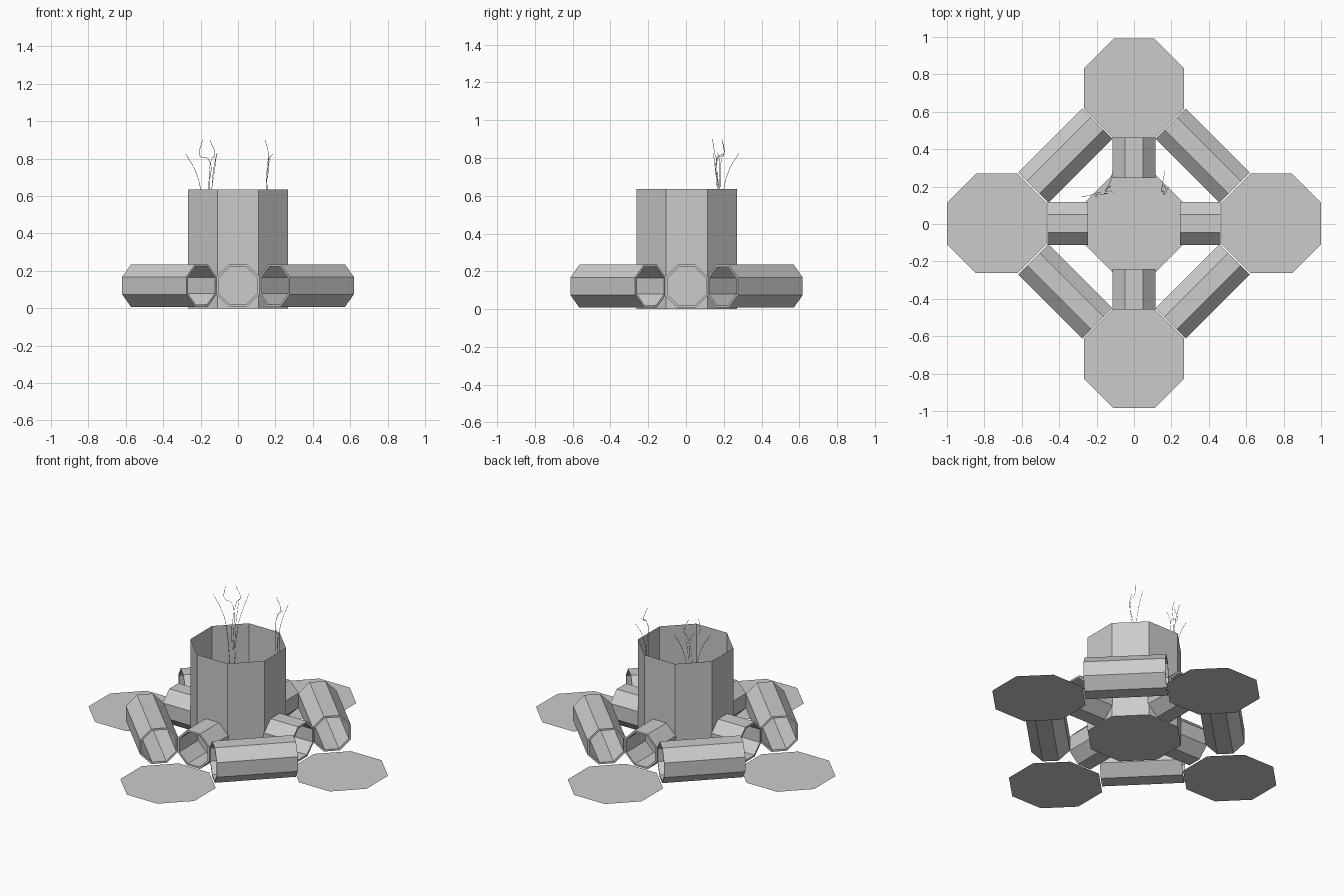
import bpy, bmesh, math
from mathutils import Matrix, Vector

if "Cube" in bpy.data.objects:
    bpy.data.objects.remove(bpy.data.objects["Cube"])

grey = bpy.data.materials.new("plain_grey")
grey.diffuse_color = (0.6, 0.6, 0.6, 1)
grey.use_nodes = True
grey.node_tree.nodes["Principled BSDF"].inputs["Base Color"].default_value = grey.diffuse_color
CY = 0.003                       # y of the middle of the layout
OCT = 1 / math.cos(math.pi / 8)  # apothem to corner radius


def octagon(bm, apothem, z):
    r = apothem * OCT
    return [bm.verts.new((r * math.cos(a), r * math.sin(a), z))
            for a in [math.pi / 8 + i * math.pi / 4 for i in range(8)]]


def bridge(bm, a, b):
    for i in range(8):
        j = (i + 1) % 8
        bm.faces.new((a[i], a[j], b[j], b[i]))


def finish(bm, name, matrix):
    me = bpy.data.meshes.new(name)
    bm.to_mesh(me)
    bm.free()
    me.materials.append(grey)
    ob = bpy.data.objects.new(name, me)
    ob.matrix_world = matrix
    bpy.context.collection.objects.link(ob)


def plate(name, x, y):
    bm = bmesh.new()
    bm.faces.new(octagon(bm, 0.266, 0))
    finish(bm, name, Matrix.Translation((x, y, 0)))


def pipe(name, x, y, length, angle):
    # hollow eight-sided pipe lying flat, axis turned to angle
    bm = bmesh.new()
    h = length / 2
    rings = [octagon(bm, a, z) for a, z in
             ((0.114, -h), (0.114, h), (0.102, h), (0.102, -h))]
    for i in range(4):
        bridge(bm, rings[i], rings[(i + 1) % 4])
    finish(bm, name, Matrix.Translation((x, y, 0.121))
           @ Matrix.Rotation(angle, 4, 'Z') @ Matrix.Rotation(math.pi / 2, 4, 'Y'))


# Open central column with a floor
bm = bmesh.new()
low, high = octagon(bm, 0.266, 0), octagon(bm, 0.266, 0.635)
bridge(bm, low, high)
bm.faces.new(low[::-1])
finish(bm, "central_column", Matrix.Translation((0, CY, 0)))

# Outer floor plates, spokes and diagonal pipes
for i in range(4):
    a = i * math.pi / 2
    c, s = math.cos(a), math.sin(a)
    plate(f"floor_plate_{i}", 0.734 * c, CY + 0.722 * s)
    pipe(f"spoke_pipe_{i}", 0.355 * c, CY + 0.352 * s, 0.216, a)
    b = a + math.pi / 4
    pipe(f"diagonal_pipe_{i}", 0.519 * math.cos(b), CY + 0.513 * math.sin(b),
         0.485, b + math.pi / 2)

# Thin stalks growing out of the column
stalks = [
    [(-.18, .17, 0), (-.2, .165, .635), (-.23, .155, .74), (-.28, .145, .825)],
    [(-.16, .165, 0), (-.16, .165, .635), (-.16, .16, .8), (-.2, .155, .81), (-.19, .14, .9)],
    [(-.15, .175, 0), (-.14, .175, .635), (-.12, .175, .8), (-.11, .165, .83)],
    [(-.155, .18, 0), (-.155, .18, .635), (-.14, .19, .8), (-.125, .2, .815), (-.15, .19, .9)],
    [(-.15, .18, 0), (-.14, .2, .635), (-.125, .23, .74), (-.115, .28, .825)],
    [(.15, .17, 0), (.15, .175, .635), (.165, .17, .8), (.165, .2, .82), (.145, .19, .9)],
    [(.16, .175, 0), (.16, .175, .635), (.17, .165, .8), (.185, .2, .825)],
    [(.155, .18, 0), (.15, .2, .635), (.155, .23, .74), (.165, .28, .825)],
]
for n, pts in enumerate(stalks):
    cu = bpy.data.curves.new(f"stalk_{n}", 'CURVE')
    cu.dimensions = '3D'
    cu.bevel_depth = 0.0012
    cu.bevel_resolution = 0
    cu.resolution_u = 5
    sp = cu.splines.new('BEZIER')
    sp.bezier_points.add(len(pts) - 1)
    for p, co in zip(sp.bezier_points, pts):
        p.co = co
        p.handle_left_type = p.handle_right_type = 'AUTO'
    cu.materials.append(grey)
    bpy.context.collection.objects.link(bpy.data.objects.new(f"stalk_{n}", cu))
